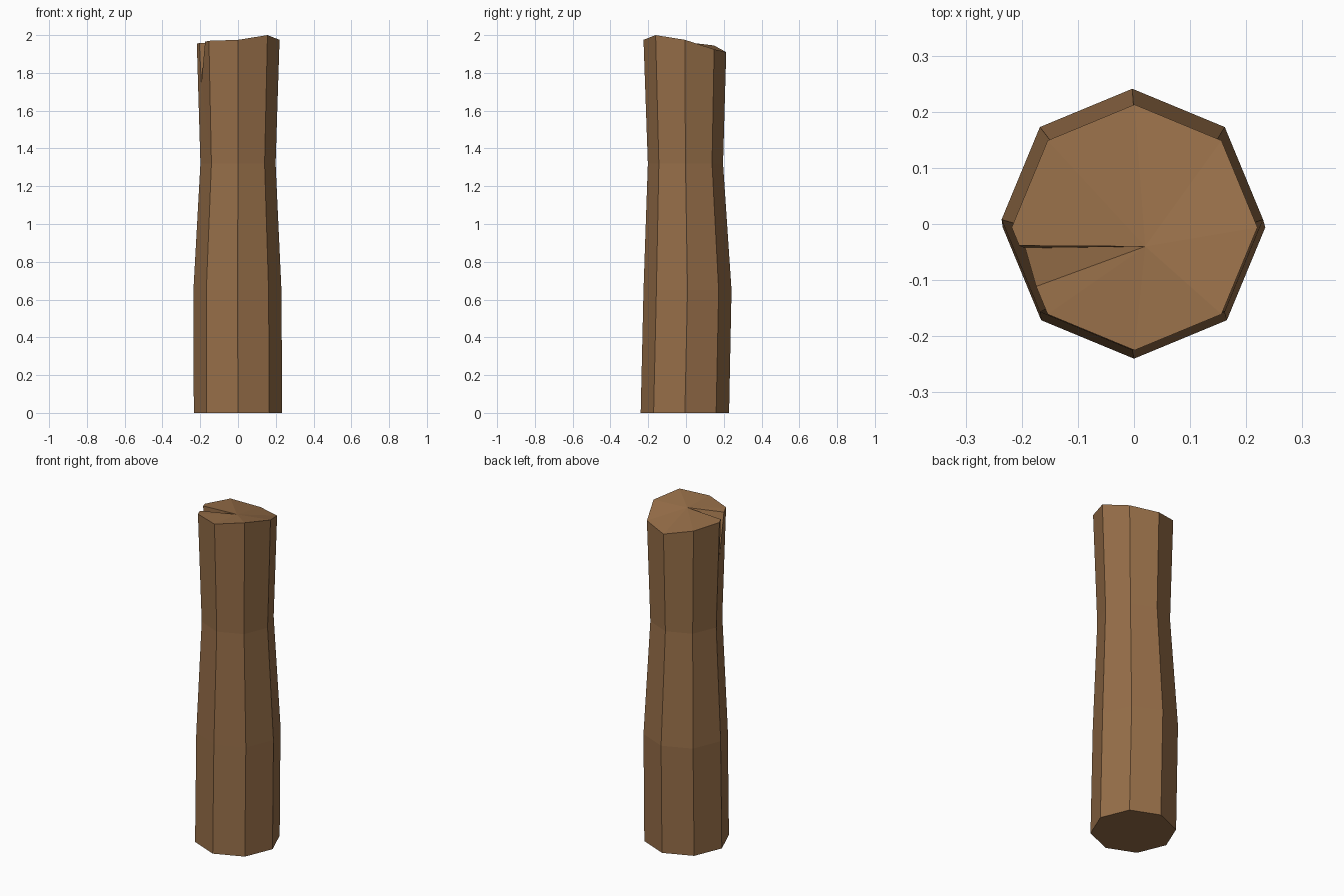
import bpy, bmesh, math

if "Cube" in bpy.data.objects:
    bpy.data.objects.remove(bpy.data.objects["Cube"])

wood = bpy.data.materials.new("brown_wood")
wood.diffuse_color = (0.305, 0.156, 0.065, 1)
wood.use_nodes = True
wood.node_tree.nodes["Principled BSDF"].inputs["Base Color"].default_value = wood.diffuse_color

SIDES = 8
# post rings: centre x, centre y, radius, height
RINGS = [(0, -0.006, 0.234, 0.0), (-0.003, 0.008, 0.233, 0.65),
         (0, -0.003, 0.199, 1.32), (0.001, -0.006, 0.219, None)]
# slanted, uneven top: height per corner, counter-clockwise from +x
TOP_Z = [1.975, 1.925, 1.91, 1.945, 1.955, 1.97, 1.975, 2.0]

bm = bmesh.new()
rings = []
for cx, cy, r, z in RINGS:
    ring = []
    for i in range(SIDES):
        a = math.tau * i / SIDES
        ring.append(bm.verts.new((cx + r * math.cos(a), cy + r * math.sin(a),
                                  TOP_Z[i] if z is None else z)))
    rings.append(ring)

# split in the top: two rim points, the lower tip and the inner tip
SPLIT = 4
top = rings[-1]
p, q = top[SPLIT].co, top[SPLIT + 1].co
rim_a = bm.verts.new(p.lerp(q, 0.21))
rim_b = bm.verts.new(p.lerp(q, 0.68))
low = bm.verts.new((-0.194, -0.043, 1.74))
inner = bm.verts.new((0.02, -0.04, 1.968))

# sides, with the split running into one of them
for k in range(len(rings) - 1):
    lo, hi = rings[k], rings[k + 1]
    for i in range(SIDES):
        j = (i + 1) % SIDES
        if hi is top and i == SPLIT:
            bm.faces.new((lo[i], lo[j], hi[j], rim_b, low, rim_a, hi[i]))
        else:
            bm.faces.new((lo[i], lo[j], hi[j], hi[i]))

# end caps and split walls
bm.faces.new(rings[0][::-1])
bm.faces.new(top[:SPLIT + 1] + [rim_a, inner, rim_b] + top[SPLIT + 1:])
bm.faces.new((rim_a, low, inner))
bm.faces.new((rim_b, inner, low))
bmesh.ops.recalc_face_normals(bm, faces=bm.faces)
bmesh.ops.triangulate(bm, faces=[f for f in bm.faces if len(f.verts) > 4])

mesh = bpy.data.meshes.new("wooden_post")
bm.to_mesh(mesh)
bm.free()
mesh.materials.append(wood)
post = bpy.data.objects.new("wooden_post", mesh)
bpy.context.collection.objects.link(post)
